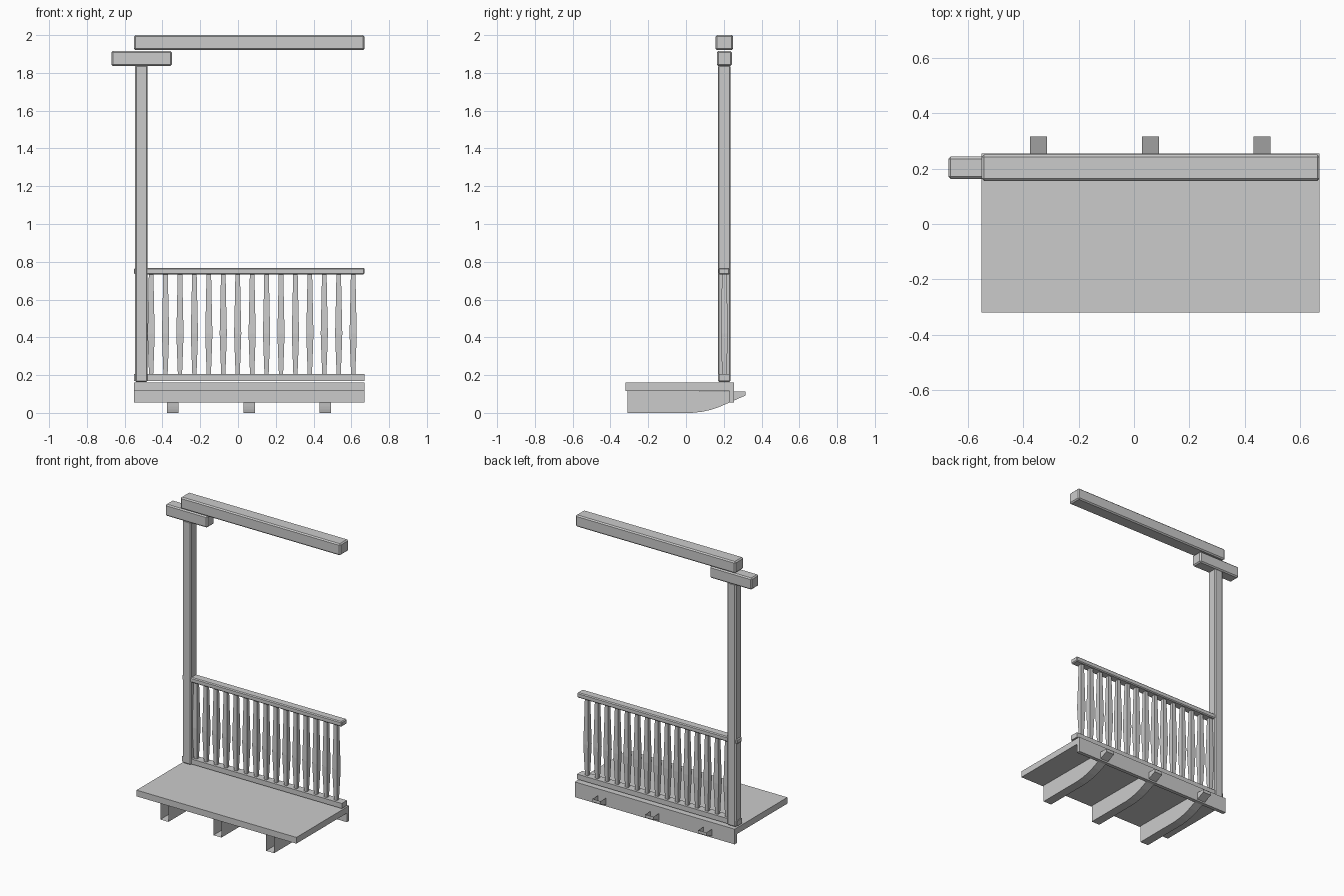
import bpy, bmesh, math

if "Cube" in bpy.data.objects:
    bpy.data.objects.remove(bpy.data.objects["Cube"])


def finish(name, bm):
    bmesh.ops.recalc_face_normals(bm, faces=bm.faces)
    mesh = bpy.data.meshes.new(name)
    bm.to_mesh(mesh)
    bm.free()
    ob = bpy.data.objects.new(name, mesh)
    bpy.context.collection.objects.link(ob)
    return ob


def box(name, x, y, z, bevel=0):
    bm = bmesh.new()
    bmesh.ops.create_cube(bm, size=1)
    for v in bm.verts:
        v.co = [(r[0] + r[1]) / 2 + c * (r[1] - r[0]) for c, r in zip(v.co, (x, y, z))]
    ob = finish(name, bm)
    if bevel:
        mod = ob.modifiers.new("bevel", 'BEVEL')
        mod.width = bevel
        mod.segments = 1
    return ob


LEFT, RIGHT = -0.55, 0.67

# Floor and the fascia board along its back edge
box("deck_floor", (LEFT, RIGHT), (-0.32, 0.23), (0.117, 0.16))
box("fascia_board", (LEFT, RIGHT), (0.23, 0.255), (0.055, 0.16))

# Post, bracket and beam
box("post", (-0.544, -0.478), (0.169, 0.236), (0.163, 1.84), 0.007)
box("post_bracket", (-0.67, -0.35), (0.163, 0.243), (1.836, 1.916), 0.008)
box("top_beam", (LEFT, RIGHT), (0.156, 0.25), (1.92, 2.0), 0.008)

# Railing
box("bottom_rail", (LEFT, RIGHT), (0.175, 0.231), (0.17, 0.205))
box("hand_rail", (LEFT, RIGHT), (0.172, 0.232), (0.733, 0.768), 0.006)

# Joists with curved undersides, open at the top and front end
side = [(-0.31, 0.117), (-0.31, 0.0), (0.03, 0.0), (0.085, 0.006),
        (0.135, 0.017), (0.18, 0.033), (0.315, 0.092), (0.315, 0.113)]
for i, cx in enumerate((-0.345, 0.06, 0.462)):
    bm = bmesh.new()
    a, b = ([bm.verts.new((cx + s * 0.031, y, z)) for y, z in side] for s in (-1, 1))
    bm.faces.new(a)
    bm.faces.new(b[::-1])
    for k in range(1, len(side) - 1):
        bm.faces.new((a[k], a[k + 1], b[k + 1], b[k]))
    finish(f"joist_{i + 1}", bm)

# Square balusters swelling towards the middle
profile = [(0.2, 0.011), (0.33, 0.016), (0.42, 0.019), (0.55, 0.016), (0.74, 0.012)]
for i in range(15):
    cx = -0.46 + i * 0.0764
    bm = bmesh.new()
    rings = [[bm.verts.new((cx + sx * h, 0.203 + sy * h, z))
              for sx, sy in ((-1, -1), (1, -1), (1, 1), (-1, 1))] for z, h in profile]
    for lo, hi in zip(rings, rings[1:]):
        for k in range(4):
            n = (k + 1) % 4
            bm.faces.new((lo[k], lo[n], hi[n], hi[k]))
    bm.faces.new(rings[0][::-1])
    bm.faces.new(rings[-1])
    finish(f"baluster_{i + 1}", bm)
